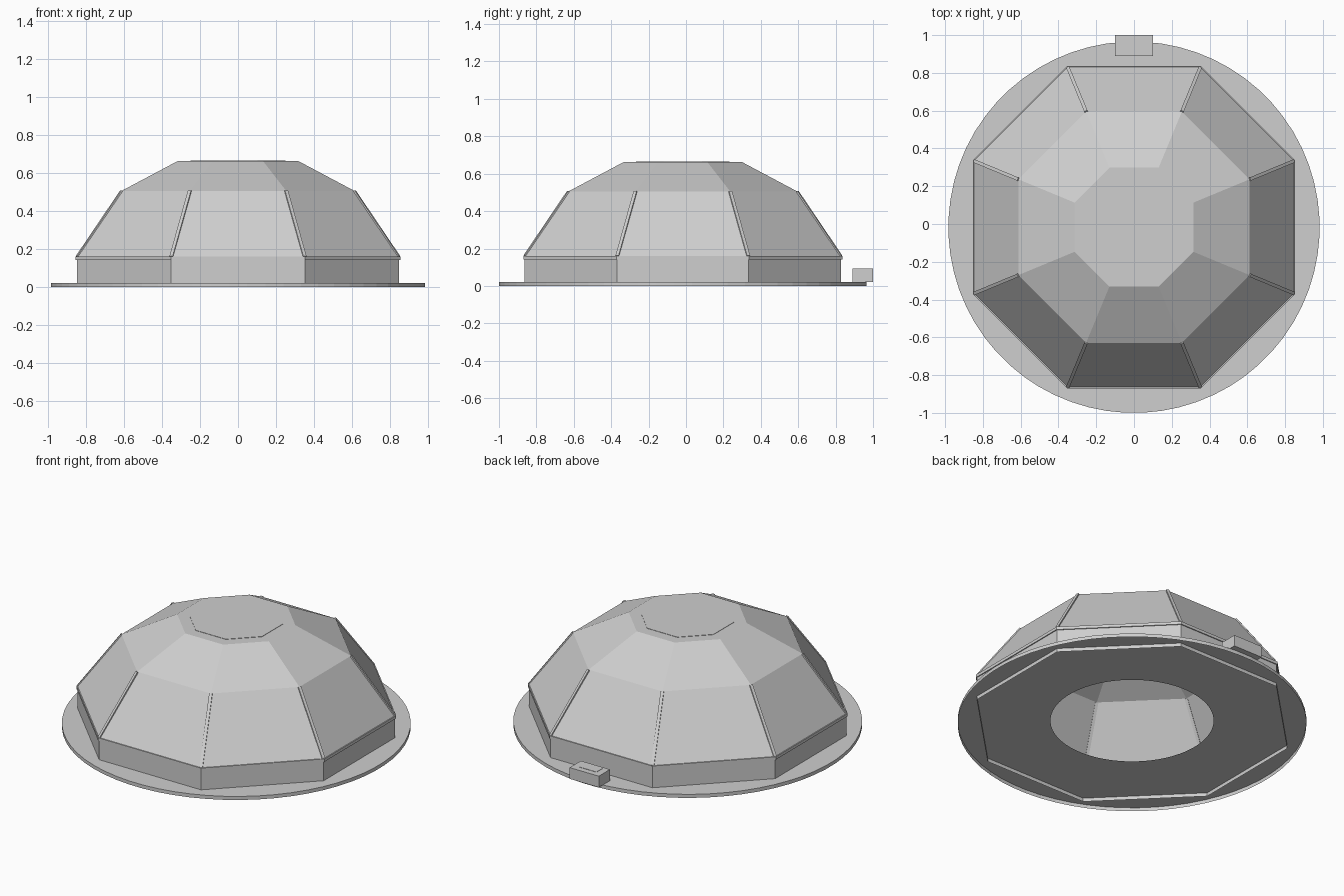
import bpy, bmesh, math
from mathutils import Vector, Matrix

cube = bpy.data.objects.get("Cube")
if cube:
    bpy.data.objects.remove(cube, do_unlink=True)

CENTER_Y = -0.017
OCT = math.cos(math.pi / 8)

grey = bpy.data.materials.new("light_grey")
grey.use_nodes = True
grey.diffuse_color = (0.62, 0.62, 0.62, 1)
grey.node_tree.nodes["Principled BSDF"].inputs["Base Color"].default_value = (0.62, 0.62, 0.62, 1)


def finish(name, bm):
    mesh = bpy.data.meshes.new(name)
    bm.to_mesh(mesh)
    bm.free()
    mesh.materials.append(grey)
    obj = bpy.data.objects.new(name, mesh)
    bpy.context.collection.objects.link(obj)
    return obj


def lathe(name, profile, sides, cap=False, loop=False):
    """Revolve (radius, z) points, listed from bottom outside upward."""
    bm = bmesh.new()
    rings = []
    for r, z in profile:
        ring = []
        for i in range(sides):
            a = 2 * math.pi * (i + 0.5) / sides
            ring.append(bm.verts.new((r * math.cos(a), r * math.sin(a) + CENTER_Y, z)))
        rings.append(ring)
    pairs = list(zip(rings, rings[1:]))
    if loop:
        pairs.append((rings[-1], rings[0]))
    for low, high in pairs:
        for i in range(sides):
            j = (i + 1) % sides
            bm.faces.new((low[i], low[j], high[j], high[i]))
    if cap:
        bm.faces.new(rings[-1])
    return finish(name, bm)


def octagon(name, profile, **kw):
    """Same, with radii measured to the middle of the flat sides."""
    return lathe(name, [(r / OCT, z) for r, z in profile], 8, **kw)


def box(name, size, center):
    bm = bmesh.new()
    bmesh.ops.create_cube(bm, size=1)
    bmesh.ops.scale(bm, vec=size, verts=bm.verts)
    bmesh.ops.translate(bm, vec=center, verts=bm.verts)
    return finish(name, bm)


# Base flange: a rimmed plate with a round opening
lathe("base_flange", [(0.983, 0), (0.983, 0.022), (0.46, 0.022)], 64)

# Octagonal wall and the lip above it
octagon("base_wall", [(0.847, 0), (0.847, 0.145)])
octagon("wall_lip", [(0.838, 0.142), (0.853, 0.142), (0.853, 0.16), (0.838, 0.16)], loop=True)

# Faceted dome in two tiers with a flat top
octagon("dome", [(0.847, 0.16), (0.612, 0.505), (0.315, 0.663)], cap=True)
octagon("top_plate", [(0.25, 0.662), (0.25, 0.665)], cap=True)

# Ribs along the corners of the lower tier
bm = bmesh.new()
low = Vector((0.845 / OCT, 0, 0.16))
high = Vector((0.612 / OCT, 0, 0.505))
along = (high - low).normalized()
side = Vector((0, 1, 0))
out = side.cross(along)
frame = Matrix((along, side, out)).transposed().to_4x4()
for i in range(8):
    turn = Matrix.Rotation(math.pi * (i + 0.5) / 4, 4, "Z")
    place = Matrix.Translation((0, CENTER_Y, 0)) @ turn @ Matrix.Translation((low + high) / 2)
    size = Matrix.Diagonal(((high - low).length, 0.018, 0.01, 1))
    bmesh.ops.create_cube(bm, size=1, matrix=place @ frame @ size)
finish("corner_ribs", bm)

# Connector block at the back edge of the flange
box("rear_block", (0.2, 0.11, 0.07), (0, 0.945, 0.057))
box("rear_block_plate", (0.12, 0.06, 0.004), (0, 0.935, 0.092))
